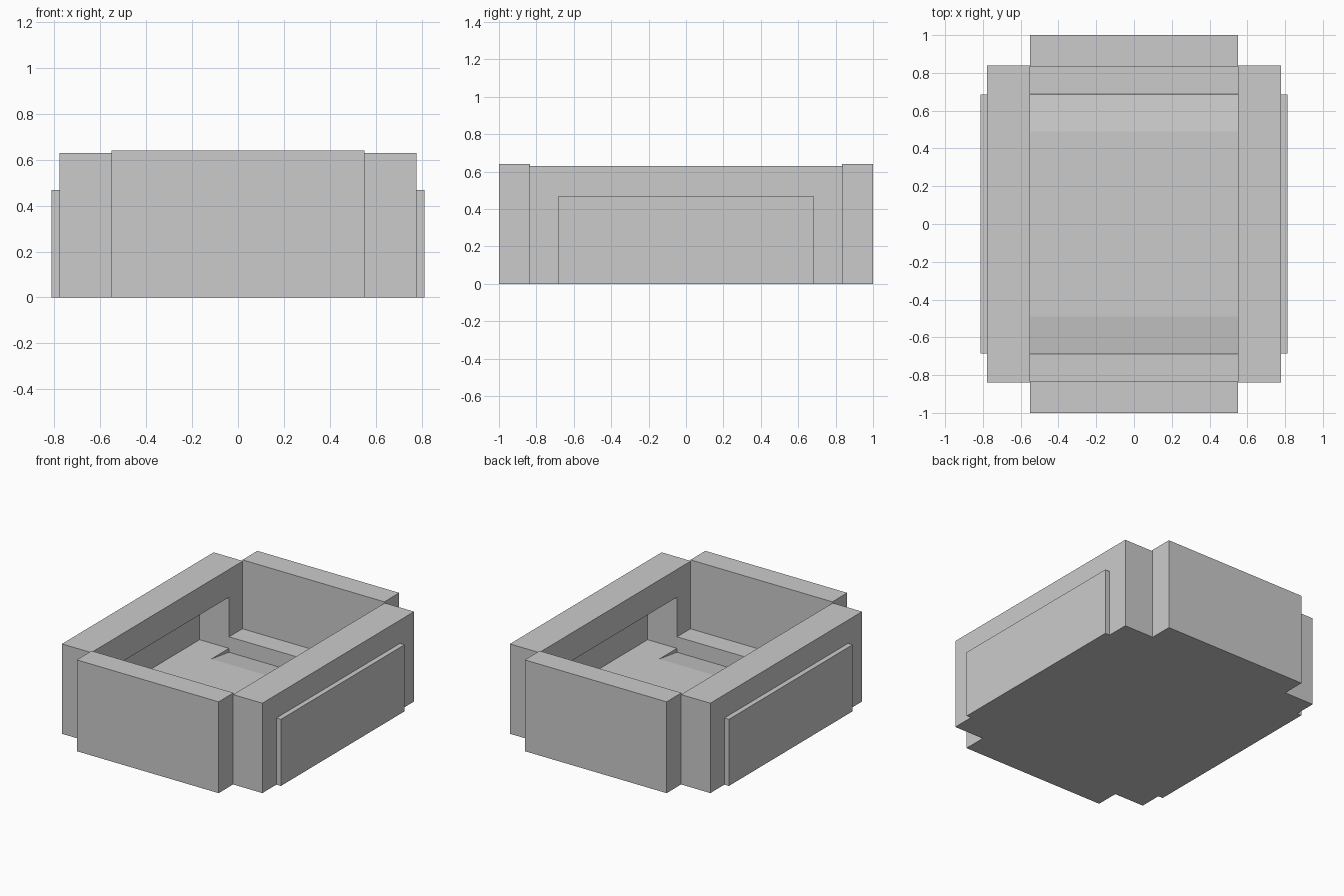
import bpy, bmesh

if "Cube" in bpy.data.objects:
    bpy.data.objects.remove(bpy.data.objects["Cube"])


def extrude_profile(name, profile, x0, x1):
    """Extrude a closed (y, z) outline along x."""
    bm = bmesh.new()
    face = bm.faces.new([bm.verts.new((x0, y, z)) for y, z in profile])
    ext = bmesh.ops.extrude_face_region(bm, geom=[face])
    verts = [g for g in ext["geom"] if isinstance(g, bmesh.types.BMVert)]
    bmesh.ops.translate(bm, verts=verts, vec=(x1 - x0, 0, 0))
    bmesh.ops.recalc_face_normals(bm, faces=bm.faces)
    mesh = bpy.data.meshes.new(name)
    bm.to_mesh(mesh)
    bm.free()
    obj = bpy.data.objects.new(name, mesh)
    bpy.context.collection.objects.link(obj)
    return obj


def rect(y0, y1, z0, z1):
    return [(y0, z0), (y1, z0), (y1, z1), (y0, z1)]


def mirror(obj, axis):
    mod = obj.modifiers.new("Mirror", 'MIRROR')
    mod.use_axis = [a == axis for a in "XYZ"]


HALF = 0.55      # half width of the inner pit
OUT = 0.777      # outer face of the side walls
NICHE = 0.685    # half length of the side niches
FLOOR = 0.077

# Front and back walls
mirror(extrude_profile("end_wall", rect(0.835, 1.0, 0, 0.64), -HALF, HALF), "Y")

# Side walls, arched over a long niche
arch = [(-0.84, 0), (-NICHE, 0), (-NICHE, 0.435), (NICHE, 0.435),
        (NICHE, 0), (0.84, 0), (0.84, 0.63), (-0.84, 0.63)]
mirror(extrude_profile("side_wall", arch, HALF, OUT), "X")

# Low floor of each side niche
mirror(extrude_profile("niche_floor", rect(-NICHE, NICHE, 0, FLOOR), HALF, OUT), "X")

# Thin raised panels that close the niches from outside
mirror(extrude_profile("side_panel", rect(-NICHE, NICHE, 0, 0.467), OUT, 0.812), "X")

# Pit floor: flat middle, sloping ends, raised ledge at each end
half = [(0.835, 0), (0.835, 0.157), (0.687, 0.157), (0.685, 0.05), (0.49, FLOOR)]
floor = half + [(-y, z) for y, z in reversed(half)]
extrude_profile("pit_floor", floor, -HALF, HALF)
